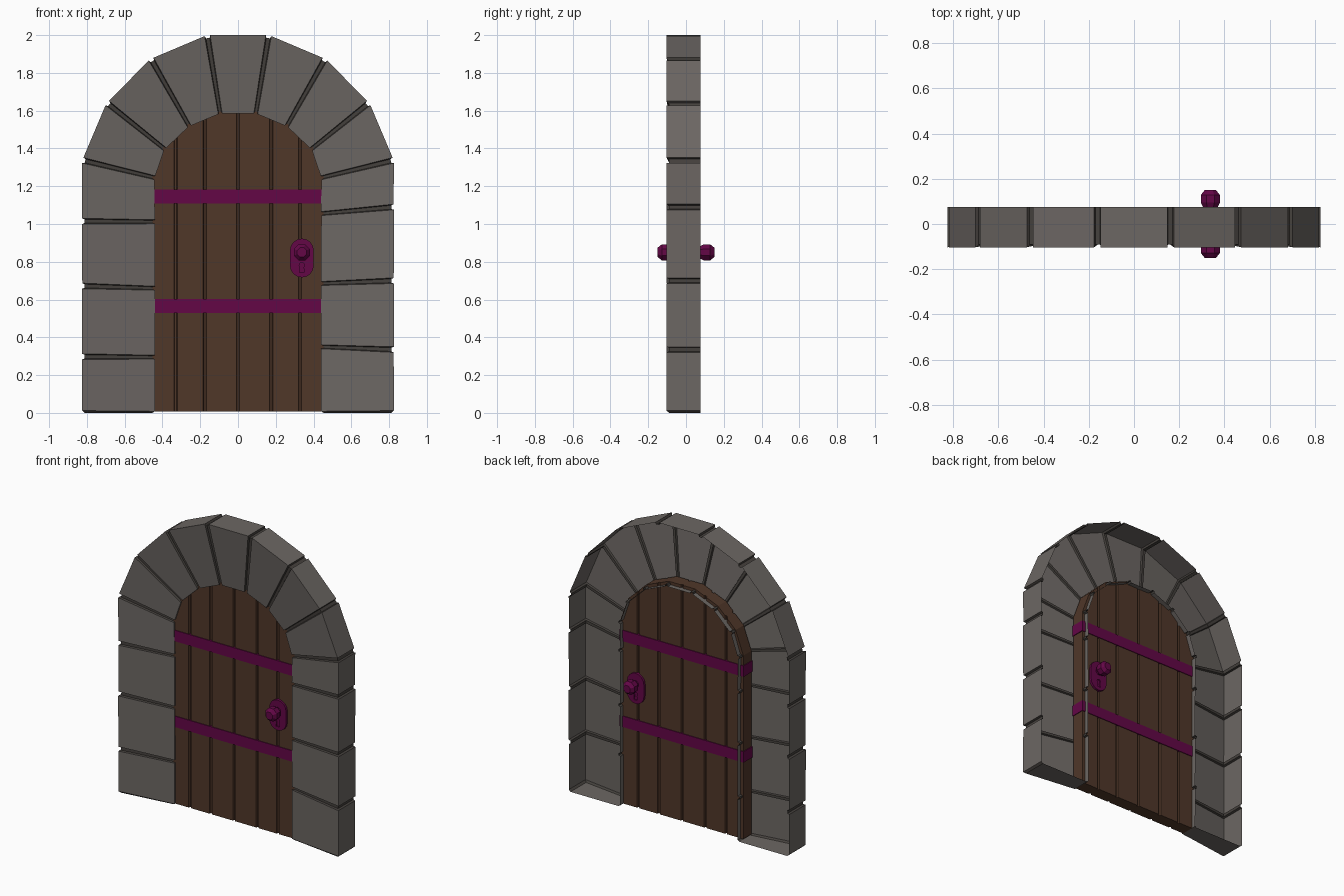
import bpy, bmesh, math
from mathutils import Vector

if "Cube" in bpy.data.objects:
    bpy.data.objects.remove(bpy.data.objects["Cube"])


def material(name, rgb):
    m = bpy.data.materials.new(name)
    m.diffuse_color = (*rgb, 1)
    m.use_nodes = True
    m.node_tree.nodes["Principled BSDF"].inputs["Base Color"].default_value = m.diffuse_color
    return m


STONE = material("stone", (0.15, 0.135, 0.125))
MORTAR = material("mortar", (0.06, 0.053, 0.047))
WOOD = material("wood", (0.08, 0.038, 0.022))
METAL = material("painted_metal", (0.125, 0.002, 0.062))


def finish(name, bm, *mats):
    bmesh.ops.recalc_face_normals(bm, faces=bm.faces)
    me = bpy.data.meshes.new(name)
    bm.to_mesh(me)
    bm.free()
    for m in mats:
        me.materials.append(m)
    ob = bpy.data.objects.new(name, me)
    bpy.context.collection.objects.link(ob)
    return ob


def loft(bm, rings, closed):
    """Skin a list of point rings; returns rows of verts and one face list per gap."""
    rows = [[bm.verts.new(p) for p in r] for r in rings]
    gaps = []
    for a, b in zip(rows, rows[1:]):
        n = len(a)
        gaps.append([bm.faces.new((a[i], a[(i + 1) % n], b[(i + 1) % n], b[i]))
                     for i in range(n if closed else n - 1)])
    return rows, gaps


# Stone surround: an open-backed channel swept over the joints, with sunken joints.
# The front slopes back from the outer rim to the door.
FRONT_OUT, FRONT_IN, BACK, INSET = -0.103, -0.052, 0.076, 0.013


def section(joint, shift, inset):
    o, i = Vector(joint[:2]), Vector(joint[2:])
    d = (o - i).normalized()
    t = Vector((-d.y, d.x))
    o = o + t * shift - d * inset
    i = i + t * shift * 0.7 + d * inset
    return [(o.x, BACK, o.y), (o.x, FRONT_OUT + inset, o.y),
            (i.x, FRONT_IN + inset * 0.7, i.y), (i.x, BACK, i.y)]


arch = [(0.822, 1.337, 0.44, 1.245), (0.692, 1.64, 0.386, 1.395),
        (0.46, 1.873, 0.257, 1.516), (0.162, 1.997, 0.094, 1.583)]
right = [(0.825, a, 0.44, b) for a, b in ((0.335, 0.35), (0.70, 0.685), (1.09, 1.055))]
left = [(-0.825, a, -0.44, b) for a, b in ((1.015, 1.012), (0.672, 0.66), (0.298, 0.295))]
joints = right + arch + [(-a, b, -c, d) for a, b, c, d in reversed(arch)] + left

foot_r, foot_l = (0.825, 0, 0.44, 0), (-0.825, 0, -0.44, 0)
rings = [section(foot_r, 0, INSET), section(foot_r, 0.012, 0)]
for j in joints:
    rings += [section(j, s, k) for s, k in
              ((-0.015, 0), (-0.010, INSET), (0.010, INSET), (0.015, 0))]
rings += [section(foot_l, -0.012, 0), section(foot_l, 0, INSET)]

bm = bmesh.new()
rows, gaps = loft(bm, rings, False)
for n, faces in enumerate(gaps):
    if (n - 1) % 4:                       # every fourth gap is a stone face
        for f in faces:
            f.material_index = 1
for row in (rows[0], rows[-1]):           # foot plates
    bm.faces.new(row)
finish("stone_surround", bm, STONE, MORTAR)

# Plank door: thickness dips at each seam, top follows the arch
outline = [(0, 1.605), (0.098, 1.605), (0.27, 1.535), (0.402, 1.408), (0.46, 1.25)]


def top(x):
    x = abs(x)
    for (x0, z0), (x1, z1) in zip(outline, outline[1:]):
        if x <= x1:
            return z0 + (z1 - z0) * (x - x0) / (x1 - x0)
    return outline[-1][1]


stations = [(s * x, 0.043) for x, z in outline[1:] for s in (1, -1)]
for seam in (-0.33, -0.175, 0, 0.175, 0.328):
    stations += [(seam + dx, t) for dx, t in
                 ((-0.009, 0.043), (-0.005, 0.032), (0.005, 0.032), (0.009, 0.043))]
bm = bmesh.new()
rows, _ = loft(bm, [[(x, -t, 0.008), (x, t, 0.008), (x, t, top(x)), (x, -t, top(x))]
                    for x, t in sorted(stations)], True)
bm.faces.new(rows[0])
bm.faces.new(rows[-1])
finish("plank_door", bm, WOOD)

# Metal straps wrapped around the door
for name, z in (("lower_strap", 0.565), ("upper_strap", 1.146)):
    bm = bmesh.new()
    bmesh.ops.create_cube(bm, size=1)
    bmesh.ops.scale(bm, vec=(0.93, 0.096, 0.074), verts=bm.verts)
    bmesh.ops.translate(bm, vec=(0, 0, z), verts=bm.verts)
    finish(name, bm, METAL)


def prism(name, pts, y0, y1):
    bm = bmesh.new()
    rows, _ = loft(bm, [[(x, y, z) for x, z in pts] for y in (y0, y1)], True)
    bm.faces.new(rows[0])
    bm.faces.new(rows[1])
    return finish(name, bm, METAL)


def arc(cx, cz, r, a0, a1, n):
    return [(cx + r * math.cos(math.radians(a0 + (a1 - a0) * k / n)),
             cz + r * math.sin(math.radians(a0 + (a1 - a0) * k / n))) for k in range(n + 1)]


# Lock plates with keyholes, and faceted knobs, on both sides
KX, KZ = 0.338, 0.85
plate = arc(KX, 0.86, 0.063, 0, 180, 8) + arc(KX, 0.78, 0.063, 180, 360, 8)
keyhole = arc(KX, 0.782, 0.014, -50, 230, 6) + [(KX - 0.013, 0.742), (KX + 0.013, 0.742)]
knob = [(0.05, 0.024), (0.073, 0.024), (0.076, 0.036), (0.095, 0.046),
        (0.128, 0.046), (0.15, 0.027)]
for side, s in (("front", -1), ("back", 1)):
    ob = prism(side + "_lock_plate", plate, s * 0.035, s * 0.058)
    cutter = prism(side + "_keyhole_cutter", keyhole, s * 0.05, s * 0.08)
    cutter.hide_render = True
    cutter.hide_viewport = True
    mod = ob.modifiers.new("keyhole", 'BOOLEAN')
    mod.operation = 'DIFFERENCE'
    mod.object = cutter
    bm = bmesh.new()
    rows, _ = loft(bm, [[(x, s * y, z) for x, z in arc(KX, KZ, r, 22.5, 337.5, 7)]
                        for y, r in knob], True)
    bm.faces.new(rows[0])
    bm.faces.new(rows[-1])
    finish(side + "_knob", bm, METAL)
